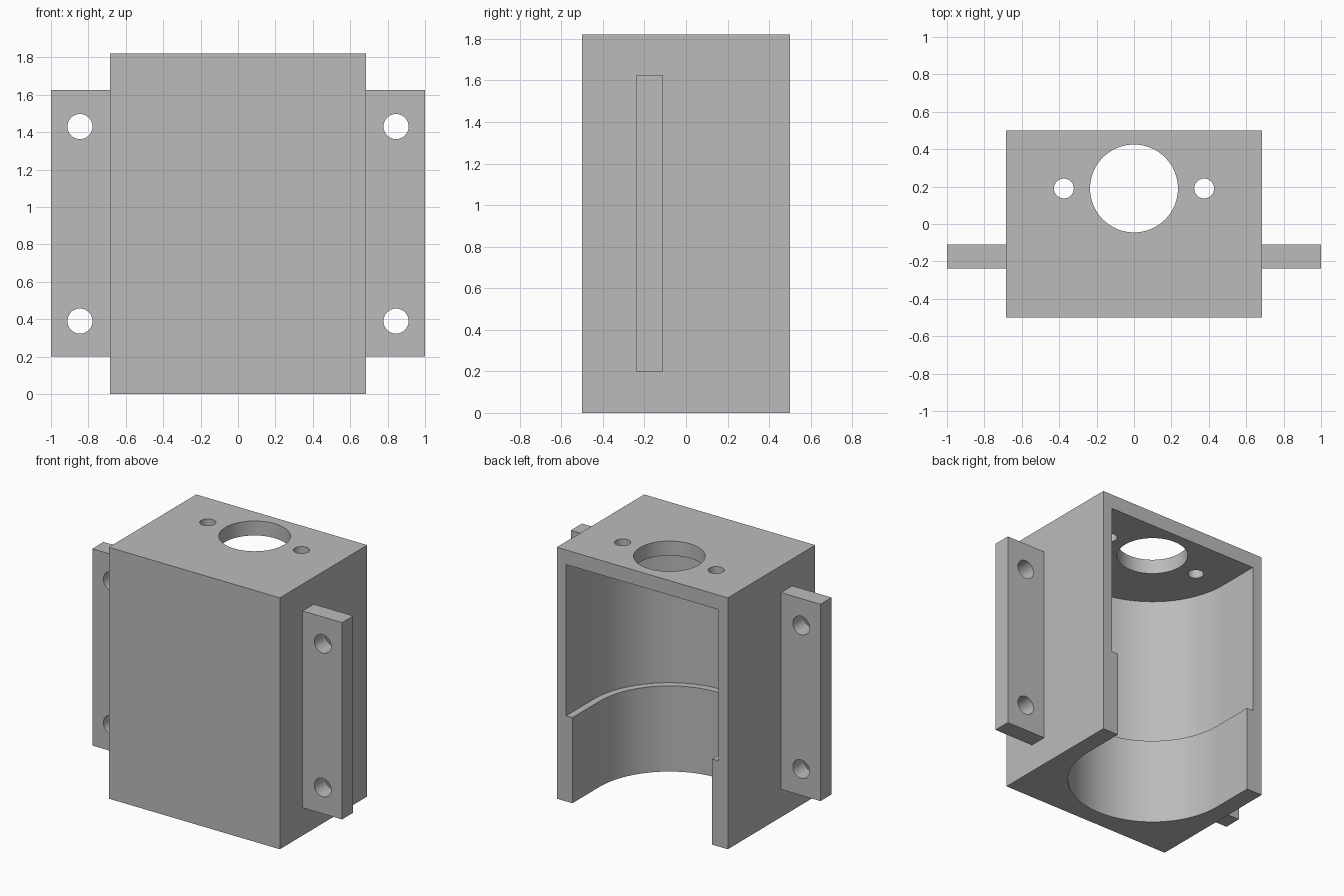
import bpy
import bmesh
import math

if "Cube" in bpy.data.objects:
    bpy.data.objects.remove(bpy.data.objects["Cube"], do_unlink=True)

HALF_W, HALF_D, HEIGHT = 0.685, 0.5, 1.82
AXIS_Y = 0.19          # axis of the motor bore
ROOF_Z = 1.715         # underside of the top plate
STEP_Z = 0.62          # ledge between narrow and wide bore

grey = bpy.data.materials.new("plain grey")
grey.use_nodes = True
colour = (0.5, 0.5, 0.5, 1)
grey.diffuse_color = colour
grey.node_tree.nodes["Principled BSDF"].inputs["Base Color"].default_value = colour


def box(name, low, high):
    bpy.ops.mesh.primitive_cube_add(size=1)
    ob = bpy.context.object
    ob.name = name
    ob.location = [(a + b) / 2 for a, b in zip(low, high)]
    ob.scale = [b - a for a, b in zip(low, high)]
    bpy.ops.object.transform_apply(location=True, rotation=True, scale=True)
    ob.data.materials.append(grey)
    return ob


def drill(radius, location, depth=0.5, along_y=False):
    turn = math.pi / 2 if along_y else 0
    bpy.ops.mesh.primitive_cylinder_add(vertices=64, radius=radius, depth=depth,
                                        location=location, rotation=(turn, 0, 0))
    return bpy.context.object


def u_channel(radius, z0, z1, steps=48):
    """Half-round bore that runs straight out through the open back."""
    arc = [math.pi + math.pi * i / steps for i in range(steps + 1)]
    outline = [(radius * math.cos(a), AXIS_Y + radius * math.sin(a)) for a in arc]
    outline += [(radius, HALF_D + 0.2), (-radius, HALF_D + 0.2)]
    bm = bmesh.new()
    face = bm.faces.new([bm.verts.new((x, y, z0)) for x, y in outline])
    top = bmesh.ops.extrude_face_region(bm, geom=[face])["geom"]
    bmesh.ops.translate(bm, vec=(0, 0, z1 - z0),
                        verts=[v for v in top if isinstance(v, bmesh.types.BMVert)])
    bmesh.ops.recalc_face_normals(bm, faces=bm.faces)
    mesh = bpy.data.meshes.new("channel_cutter")
    bm.to_mesh(mesh)
    bm.free()
    ob = bpy.data.objects.new("channel_cutter", mesh)
    bpy.context.collection.objects.link(ob)
    return ob


def cut(target, cutters):
    bpy.ops.object.select_all(action='DESELECT')
    bpy.context.view_layer.objects.active = target
    target.select_set(True)
    for cutter in cutters:
        mod = target.modifiers.new("cut", 'BOOLEAN')
        mod.operation = 'DIFFERENCE'
        mod.solver = 'EXACT'
        mod.object = cutter
        bpy.ops.object.modifier_apply(modifier=mod.name)
        bpy.data.objects.remove(cutter, do_unlink=True)
    bpy.ops.object.shade_smooth_by_angle(angle=math.radians(30))


# Housing with stepped bore, shaft opening and two screw holes in the top
housing = box("motor_housing", (-HALF_W, -HALF_D, 0), (HALF_W, HALF_D, HEIGHT))
cut(housing, [
    u_channel(0.61, STEP_Z, ROOF_Z),
    u_channel(0.56, -0.2, STEP_Z + 0.1),
    drill(0.235, (0, AXIS_Y, HEIGHT)),
    drill(0.053, (0.375, AXIS_Y, HEIGHT)),
    drill(0.053, (-0.375, AXIS_Y, HEIGHT)),
])

# Mounting flanges, each with two bolt holes
for side, name in ((1, "left_flange"), (-1, "right_flange")):
    x0, x1 = sorted((side * (HALF_W - 0.03), side))
    flange = box(name, (x0, -0.238, 0.2), (x1, -0.11, 1.625))
    cut(flange, [drill(0.067, (side * 0.845, -0.17, z), along_y=True)
                 for z in (0.39, 1.43)])
